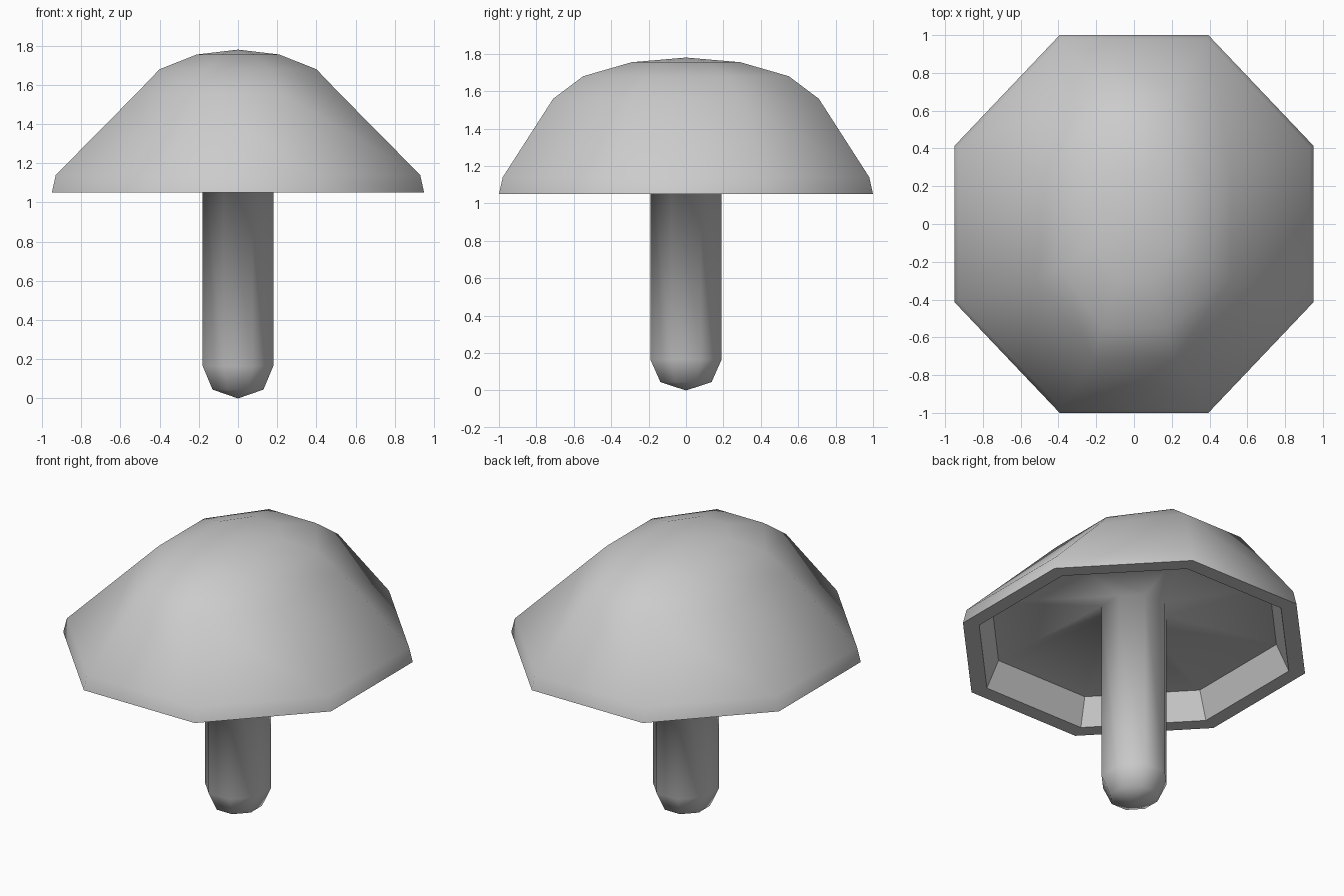
import bpy, bmesh, math

if "Cube" in bpy.data.objects:
    bpy.data.objects.remove(bpy.data.objects["Cube"])

SIDES = 8
# One continuous skin: (half width x, half width y, height), cap edge down to stem foot
CAP_TOP = [(0.21, 0.29, 1.755), (0.40, 0.55, 1.68), (0.515, 0.71, 1.56),
           (0.93, 0.98, 1.14), (0.95, 1.0, 1.05)]
LIP = [(0.86, 0.905, 1.05), (0.79, 0.835, 1.215)]
STEM = [(0.18, 0.19, 1.30), (0.18, 0.19, 0.165), (0.13, 0.137, 0.045)]


def add_ring(bm, hx, hy, z):
    """Octagon whose flat sides lie at x = +-hx and y = +-hy."""
    k = 1 / math.cos(math.pi / SIDES)
    angles = [(i + 0.5) * 2 * math.pi / SIDES for i in range(SIDES)]
    return [bm.verts.new((hx * k * math.cos(a), hy * k * math.sin(a), z)) for a in angles]


def build_mushroom():
    bm = bmesh.new()
    rings = [add_ring(bm, *p) for p in CAP_TOP + LIP + STEM]
    first_flat = len(CAP_TOP) - 1
    flat_bands = range(first_flat, first_flat + len(LIP))

    # Skin between neighbouring rings; the rim underside and inner wall are flat
    for b, (up, low) in enumerate(zip(rings, rings[1:])):
        for i in range(SIDES):
            j = (i + 1) % SIDES
            f = bm.faces.new((up[i], low[i], low[j], up[j]))
            f.smooth = b not in flat_bands

    # Cap crown and stem foot
    for ring, z in ((rings[0], 1.78), (rings[-1], 0.0)):
        tip = bm.verts.new((0, 0, z))
        for i in range(SIDES):
            bm.faces.new((tip, ring[i], ring[(i + 1) % SIDES])).smooth = True

    bmesh.ops.recalc_face_normals(bm, faces=bm.faces[:])
    for f in bm.faces:
        if not f.smooth:
            for e in f.edges:
                e.smooth = False

    mesh = bpy.data.meshes.new("mushroom")
    bm.to_mesh(mesh)
    bm.free()
    obj = bpy.data.objects.new("mushroom", mesh)
    bpy.context.collection.objects.link(obj)


build_mushroom()
